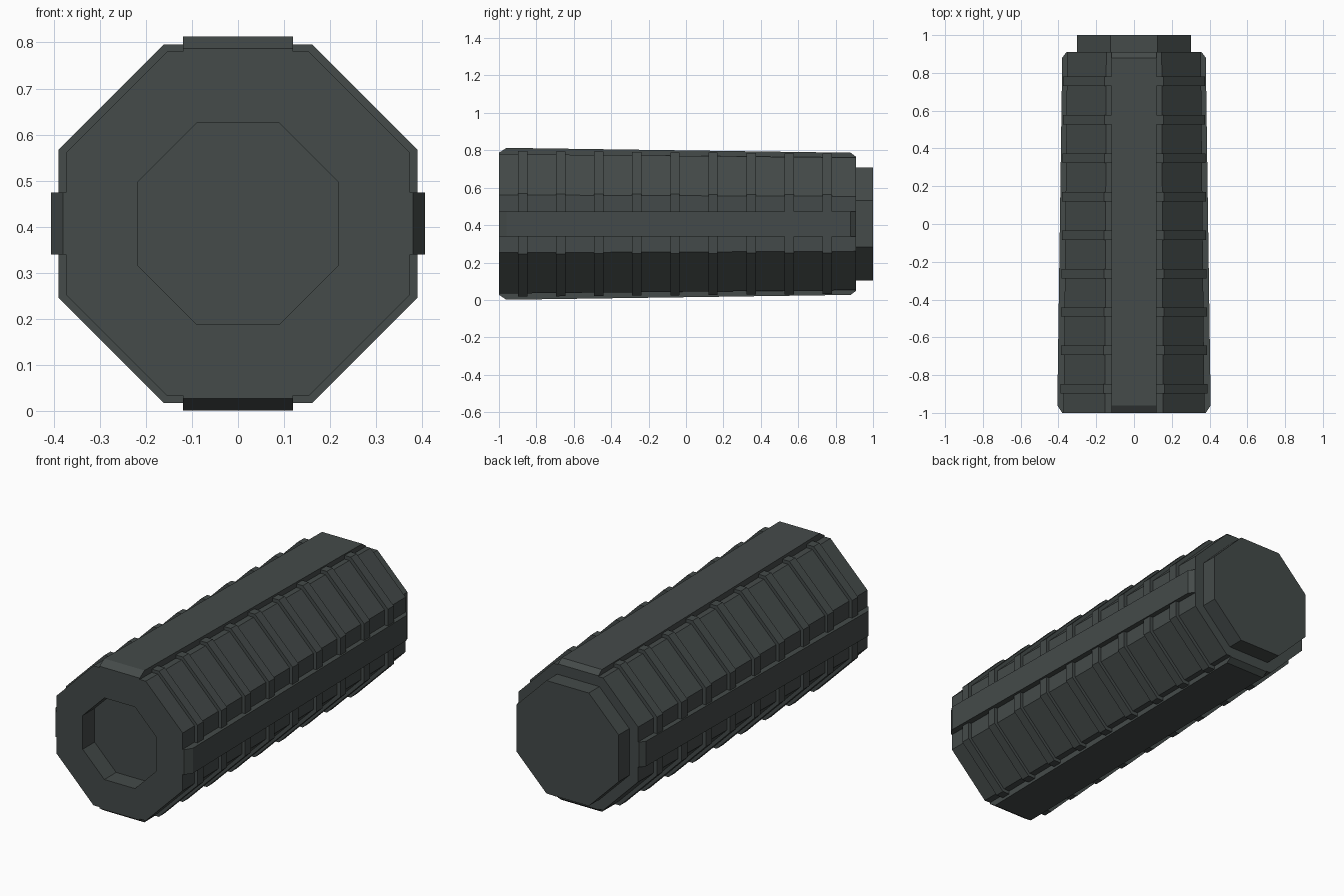
import bpy, bmesh, math
from mathutils import Vector, Matrix

if "Cube" in bpy.data.objects:
    bpy.data.objects.remove(bpy.data.objects["Cube"])

CZ = 0.407                     # height of the long axis
FRONT, BACK = -1.0, 0.91       # ends of the tapered body

mat = bpy.data.materials.new("dark grey green")
mat.diffuse_color = (0.058, 0.069, 0.067, 1)
mat.use_nodes = True
mat.node_tree.nodes["Principled BSDF"].inputs["Base Color"].default_value = mat.diffuse_color


def finish(name, bm):
    bmesh.ops.recalc_face_normals(bm, faces=bm.faces)
    me = bpy.data.meshes.new(name)
    bm.to_mesh(me)
    bm.free()
    me.materials.append(mat)
    ob = bpy.data.objects.new(name, me)
    bpy.context.collection.objects.link(ob)
    return ob


def taper(y, a, b):
    """Value running from a at the front to b at the back of the body."""
    return a + (b - a) * (y - FRONT) / (BACK - FRONT)


def octagon(bm, y, r):
    """Regular octagon with flat sides, r is the distance to a side."""
    c = r / math.cos(math.pi / 8)
    return [bm.verts.new((c * math.cos((i + 0.5) * math.pi / 4), y,
                          CZ + c * math.sin((i + 0.5) * math.pi / 4))) for i in range(8)]


def loft(name, sections, closed=False):
    """Skin octagon sections given as (y, r); cap the ends or close the loop."""
    bm = bmesh.new()
    loops = [octagon(bm, y, r) for y, r in sections]
    pairs = list(zip(loops, loops[1:]))
    if closed:
        pairs.append((loops[-1], loops[0]))
    else:
        bm.faces.new(loops[0])
        bm.faces.new(loops[-1])
    for a, b in pairs:
        for i in range(8):
            j = (i + 1) % 8
            bm.faces.new((a[i], a[j], b[j], b[i]))
    return finish(name, bm)


# Tapered body with the recess in its front end
loft("body", [(-0.9, 0.218), (FRONT, 0.218), (FRONT, 0.373), (BACK, 0.354)])

# Narrower plug at the back
loft("end_plug", [(0.88, 0.302), (1.0, 0.302)])

# Nine raised grip ribs
for k in range(9):
    y = -0.873 + k * 0.2035
    y0, y1 = y - 0.025, y + 0.025
    r0, r1 = taper(y0, 0.390, 0.374), taper(y1, 0.390, 0.374)
    loft(f"rib_{k + 1}", [(y0, 0.33), (y0, r0), (y1, r1), (y1, 0.33)], closed=True)


def rail(name, half_width, angle):
    """Lengthwise rail with sloped ends, turned about the long axis."""
    profile = [(FRONT, 0.33), (FRONT, 0.380), (-0.96, 0.406),
               (0.88, 0.380), (BACK, 0.358), (BACK, 0.33)]
    bm = bmesh.new()
    sides = [[bm.verts.new((s * half_width, y, h)) for y, h in profile] for s in (-1, 1)]
    for side in sides:
        bm.faces.new(side)
    n = len(profile)
    for i in range(n):
        j = (i + 1) % n
        bm.faces.new((sides[0][i], sides[0][j], sides[1][j], sides[1][i]))
    bm.transform(Matrix.Translation(Vector((0, 0, CZ))) @ Matrix.Rotation(angle, 4, 'Y'))
    finish(name, bm)


# Wide rails above and below, narrow rails at the sides
rail("top_rail", 0.119, 0)
rail("right_rail", 0.067, math.pi / 2)
rail("bottom_rail", 0.119, math.pi)
rail("left_rail", 0.067, -math.pi / 2)
